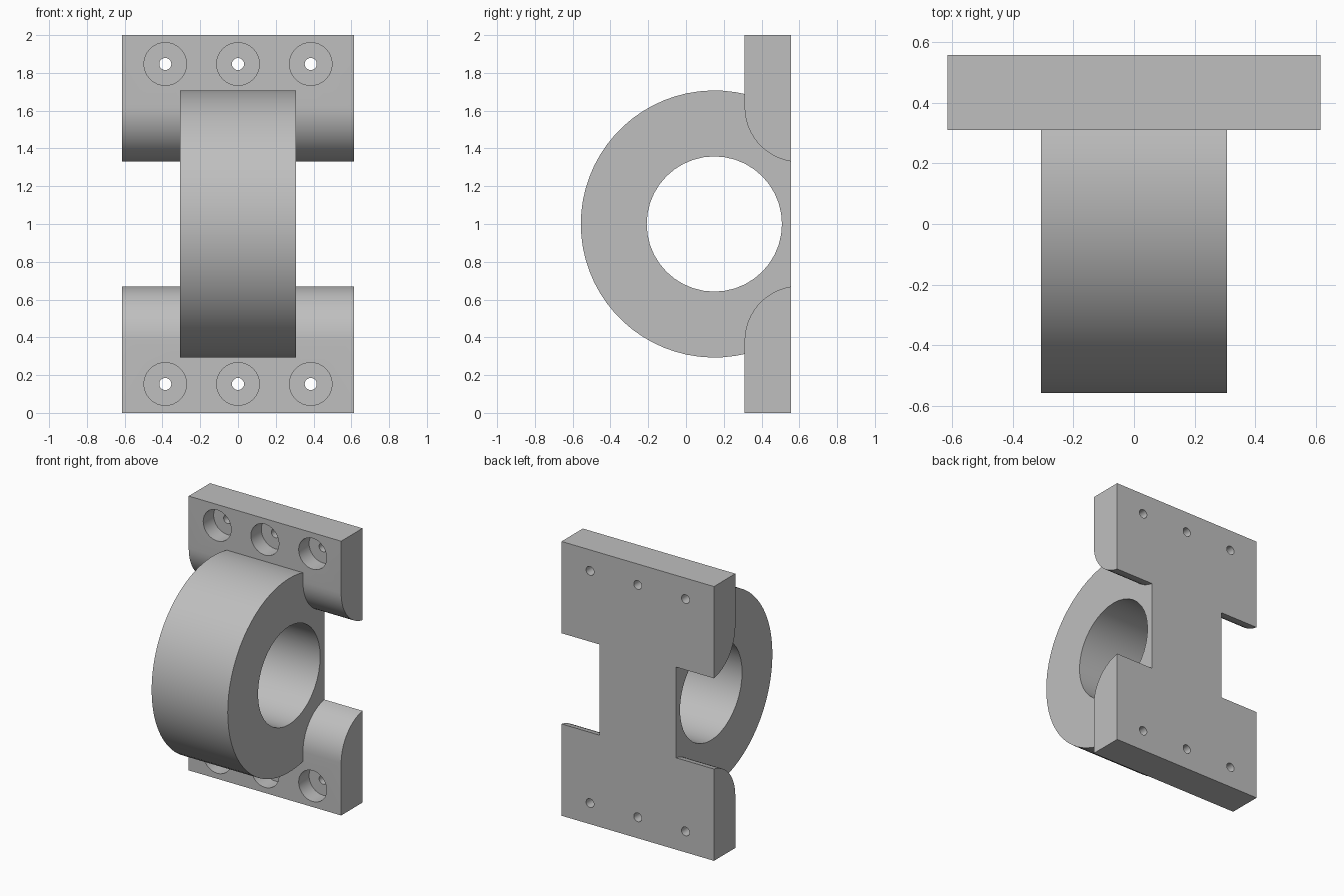
import bpy, bmesh, math
from mathutils import Matrix

if "Cube" in bpy.data.objects:
    bpy.data.objects.remove(bpy.data.objects["Cube"])

HALF_W, RING_W = 0.615, 0.307     # half widths of flanges and ring
FRONT, BACK = 0.31, 0.556         # plate faces in y
RING_Y, MID = 0.15, 1.0           # ring axis
R_OUT, R_IN = 0.707, 0.358

grey = bpy.data.materials.new("plain grey")
grey.use_nodes = True
colour = (0.52, 0.52, 0.52, 1)
grey.diffuse_color = colour
grey.node_tree.nodes["Principled BSDF"].inputs["Base Color"].default_value = colour


def finish(name, bm):
    bmesh.ops.recalc_face_normals(bm, faces=bm.faces)
    mesh = bpy.data.meshes.new(name)
    bm.to_mesh(mesh)
    bm.free()
    mesh.materials.append(grey)
    ob = bpy.data.objects.new(name, mesh)
    bpy.context.collection.objects.link(ob)
    return ob


def extrude_x(name, profile, half):
    """Solid from a (y, z) outline, centred on x = 0."""
    bm = bmesh.new()
    face = bm.faces.new([bm.verts.new((-half, y, z)) for y, z in profile])
    out = bmesh.ops.extrude_face_region(bm, geom=[face])
    verts = [v for v in out["geom"] if isinstance(v, bmesh.types.BMVert)]
    bmesh.ops.translate(bm, verts=verts, vec=(2 * half, 0, 0))
    return finish(name, bm)


def cylinder(name, centre, radius, length, axis, sides):
    bm = bmesh.new()
    turn = Matrix.Rotation(math.pi / 2, 4, "Y" if axis == "X" else "X")
    bmesh.ops.create_cone(bm, cap_ends=True, segments=sides, radius1=radius,
                          radius2=radius, depth=length,
                          matrix=Matrix.Translation(centre) @ turn)
    return finish(name, bm)


def arc(cy, cz, r, start, end, steps):
    angles = [start + (end - start) * i / steps for i in range(steps + 1)]
    return [(cy + r * math.cos(a), cz + r * math.sin(a)) for a in angles]


def combine(target, tool, operation):
    mod = target.modifiers.new(operation.title(), "BOOLEAN")
    mod.operation, mod.object, mod.solver = operation, tool, "EXACT"
    bpy.context.view_layer.update()
    graph = bpy.context.evaluated_depsgraph_get()
    mesh = bpy.data.meshes.new_from_object(target.evaluated_get(graph))
    target.modifiers.clear()
    target.data = mesh
    bpy.data.objects.remove(tool)


# Round bearing body, cut flat at the back
flat = math.acos((BACK - RING_Y) / R_OUT)
body = extrude_x("bearing_bracket",
                 arc(RING_Y, MID, R_OUT, flat, 2 * math.pi - flat, 48), RING_W)

# Upper and lower flanges with rounded inner ends
bend_r, bend_z = 0.293, 1.62
bend_y = FRONT + bend_r
end = math.pi + math.acos((bend_y - BACK) / bend_r)
upper = [(BACK, 2), (FRONT, 2)] + arc(bend_y, bend_z, bend_r, math.pi, end, 12)
lower = [(y, 2 * MID - z) for y, z in upper]
for name, profile in (("upper_flange", upper), ("lower_flange", lower)):
    combine(body, extrude_x(name, profile, HALF_W), "UNION")

# Bore through the ring
combine(body, cylinder("bore_cutter", (0, RING_Y, MID), R_IN, 1, "X", 40),
        "DIFFERENCE")

# Counterbored screw holes
for x in (-0.385, 0, 0.385):
    for z in (0.153, 1.847):
        for radius, length, y in ((0.113, 0.24, FRONT), (0.032, 1, BACK)):
            combine(body, cylinder("screw_cutter", (x, y, z), radius, length,
                                   "Y", 32), "DIFFERENCE")

# Smooth curved faces, crisp edges
bpy.ops.object.select_all(action="DESELECT")
body.select_set(True)
bpy.context.view_layer.objects.active = body
bpy.ops.object.shade_smooth_by_angle(angle=math.radians(30))
